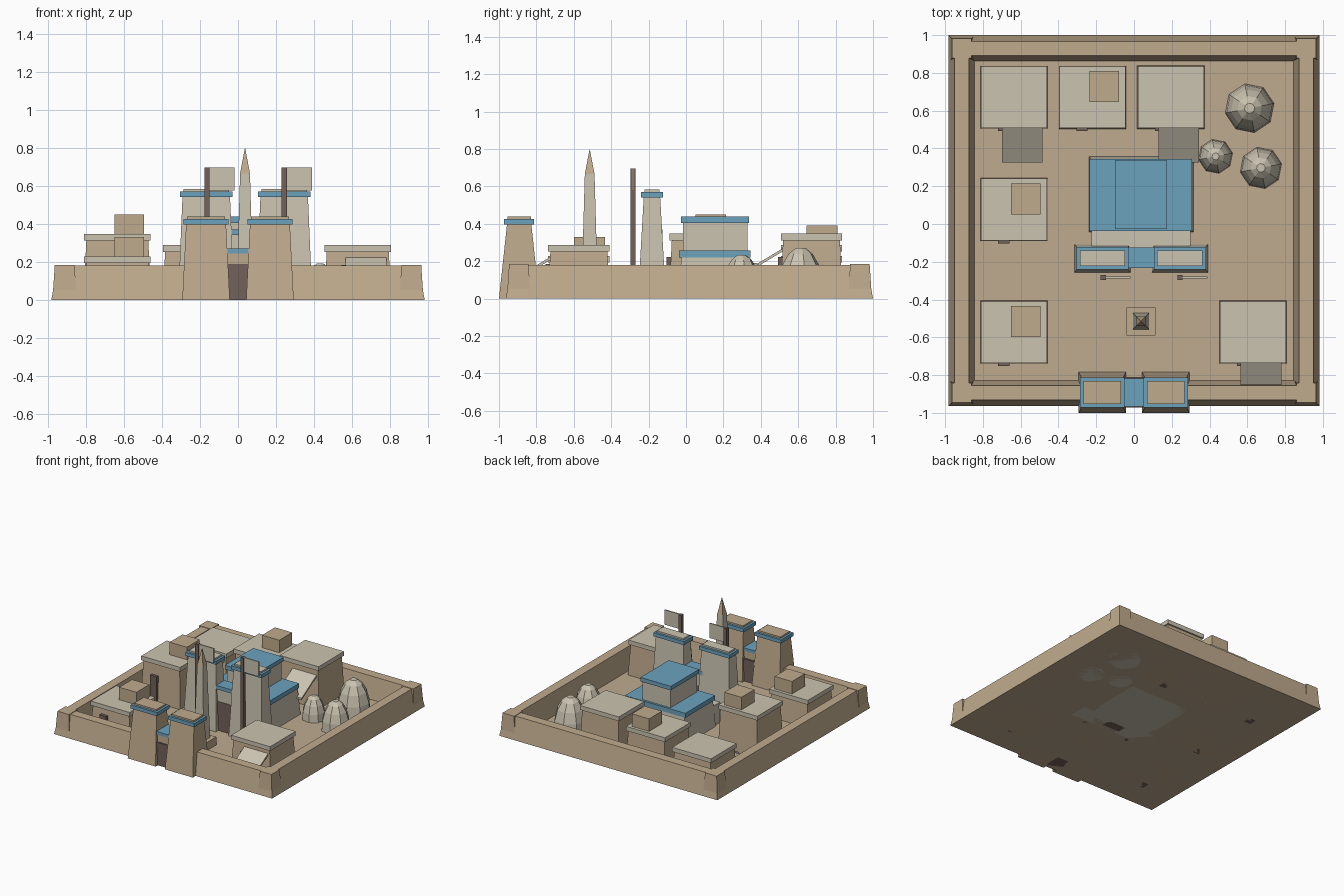
import bpy, bmesh, math

old = bpy.data.objects.get("Cube")
if old:
    bpy.data.objects.remove(old, do_unlink=True)


def material(name, rgb):
    m = bpy.data.materials.new(name)
    m.use_nodes = True
    m.diffuse_color = (*rgb, 1)
    m.node_tree.nodes["Principled BSDF"].inputs["Base Color"].default_value = (*rgb, 1)
    return m


SAND = material("sand", (0.53, 0.41, 0.27))
EARTH = material("earth", (0.52, 0.41, 0.28))
STONE = material("pale_stone", (0.60, 0.55, 0.44))
BLUE = material("blue_trim", (0.15, 0.36, 0.51))
WOOD = material("dark_wood", (0.17, 0.12, 0.10))


def finish(name, bm, mat):
    bmesh.ops.recalc_face_normals(bm, faces=bm.faces)
    mesh = bpy.data.meshes.new(name)
    bm.to_mesh(mesh)
    bm.free()
    mesh.materials.append(mat)
    ob = bpy.data.objects.new(name, mesh)
    bpy.context.collection.objects.link(ob)
    return ob


def loft(name, rings, mat, capped=True):
    """Join rings of points into a skin; without caps it closes on itself."""
    bm = bmesh.new()
    loops = [[bm.verts.new(p) for p in ring] for ring in rings]
    n = len(loops[0])
    pairs = list(zip(loops, loops[1:]))
    if capped:
        bm.faces.new(loops[0])
        bm.faces.new(loops[-1])
    else:
        pairs.append((loops[-1], loops[0]))
    for a, b in pairs:
        for i in range(n):
            j = (i + 1) % n
            bm.faces.new((a[i], a[j], b[j], b[i]))
    return finish(name, bm, mat)


def rect(cx, cy, hx, hy, z):
    return [(cx + sx * hx, cy + sy * hy, z)
            for sx, sy in ((-1, -1), (1, -1), (1, 1), (-1, 1))]


def taper(name, c, low, high, z0, z1, mat):
    return loft(name, [rect(*c, *low, z0), rect(*c, *high, z1)], mat)


def box(name, x0, x1, y0, y1, z0, z1, mat):
    half = ((x1 - x0) / 2, (y1 - y0) / 2)
    return taper(name, ((x0 + x1) / 2, (y0 + y1) / 2), half, half, z0, z1, mat)


# Ground and battered perimeter wall
CY = 0.018
taper("ground", (0, CY), (0.97, 0.97), (0.97, 0.97), 0, 0.004, EARTH)
loft("perimeter_wall",
     [rect(0, CY, h, h, z) for h, z in ((0.982, 0), (0.949, 0.18), (0.874, 0.18), (0.845, 0))],
     SAND, capped=False)
for sx in (-1, 1):
    for sy in (-1, 1):
        taper("corner_post", (sx * 0.912, CY + sy * 0.912), (0.064, 0.064),
              (0.052, 0.052), 0, 0.184, SAND)


def pylon(name, c, low, high, z, mat):
    """Battered tower with a blue cornice and a low cap."""
    taper(name + "_body", c, low, high, 0, z, mat)
    band = (high[0] + 0.013, high[1] + 0.015)
    taper(name + "_cornice", c, band, band, z, z + 0.029, BLUE)
    cap = (high[0] - 0.005, high[1] - 0.003)
    taper(name + "_cap", c, cap, cap, z + 0.029, z + 0.042, mat)


# Gatehouse
for x in (-0.168, 0.168):
    pylon("gate_tower", (x, -0.892), (0.125, 0.108), (0.105, 0.065), 0.397, SAND)
box("gate_door", -0.06, 0.06, -0.972, -0.81, 0, 0.185, WOOD)
box("gate_lintel", -0.07, 0.07, -0.96, -0.825, 0.185, 0.245, SAND)
box("gate_lintel_trim", -0.08, 0.08, -0.967, -0.818, 0.245, 0.27, BLUE)

# Temple entrance
for x in (-0.167, 0.243):
    pylon("temple_pylon", (x, -0.182), (0.148, 0.075), (0.125, 0.044), 0.542, STONE)
box("temple_door", -0.04, 0.116, -0.225, -0.14, 0, 0.24, WOOD)
box("temple_lintel", -0.06, 0.136, -0.222, -0.135, 0.24, 0.34, STONE)
box("temple_lintel_trim", -0.06, 0.136, -0.232, -0.125, 0.34, 0.37, BLUE)

# Temple halls
box("temple_porch", -0.225, 0.3, -0.15, -0.03, 0, 0.17, STONE)
taper("lower_hall", (0.038, 0.157), (0.276, 0.2), (0.262, 0.182), 0, 0.22, STONE)
box("lower_hall_roof", -0.235, 0.308, -0.038, 0.345, 0.22, 0.257, BLUE)
box("upper_hall", -0.09, 0.164, -0.015, 0.328, 0.257, 0.405, STONE)
box("upper_hall_roof", -0.1, 0.174, -0.027, 0.338, 0.405, 0.438, BLUE)

# Obelisk
OB = (0.037, -0.515)
taper("obelisk_base", OB, (0.076, 0.074), (0.076, 0.074), 0, 0.07, SAND)
taper("obelisk_shaft", OB, (0.043, 0.043), (0.026, 0.026), 0.07, 0.665, STONE)
taper("obelisk_tip", OB, (0.026, 0.026), (0.001, 0.001), 0.665, 0.797, SAND)

# Banner poles
for x in (-0.163, 0.243):
    box("banner_pole", x - 0.014, x + 0.014, -0.297, -0.269, 0, 0.695, WOOD)
    box("banner", x + 0.014, x + 0.145, -0.288, -0.278, 0.575, 0.695, STONE)


def house(x, y, h, hut=False, awning=False):
    """Flat-roofed house; x and y give its front corner on the low-x side."""
    w, d = 0.35, 0.328
    c = (x + w / 2, y + d / 2)
    taper("house_body", c, (w / 2 + 0.003, d / 2 + 0.003),
          (w / 2 - 0.012, d / 2 - 0.012), 0, h - 0.035, SAND)
    box("house_roof", x, x + w, y, y + d, h - 0.035, h, STONE)
    box("house_door", x + 0.09, x + 0.15, y - 0.015, y + 0.05, 0, h * 0.64, WOOD)
    if hut:
        box("roof_hut", x + 0.16, x + 0.315, y + 0.138, y + 0.303, h, h + 0.102, SAND)
    if awning:
        top, t = h * 0.79, 0.016
        drop = 0.12
        side = [(y + 0.02, top), (y - 0.181, top - drop),
                (y - 0.181, top - drop - t), (y + 0.02, top - t)]
        loft("house_awning", [[(px, py, pz) for py, pz in side]
                              for px in (x + 0.11, x + 0.325)], STONE)


house(-0.81, 0.507, 0.228, awning=True)
house(-0.395, 0.507, 0.288, hut=True)
house(0.02, 0.507, 0.347, awning=True)
house(-0.81, -0.088, 0.347, hut=True)
house(-0.81, -0.737, 0.228, hut=True)
house(0.455, -0.737, 0.288, awning=True)

# Eight-sided granary domes
for x, y, r, h in ((0.612, 0.613, 0.132, 0.27), (0.672, 0.297, 0.112, 0.233),
                   (0.432, 0.358, 0.092, 0.19)):
    rings = []
    for k in (0, 20, 40, 60, 78):
        a = math.radians(k)
        rr, z = r * math.cos(a), h * math.sin(a) / math.sin(math.radians(78))
        rings.append([(x + rr * math.cos(math.tau * (i + 0.25) / 8),
                       y + rr * math.sin(math.tau * (i + 0.25) / 8), z) for i in range(8)])
    loft("granary_dome", rings, STONE)
